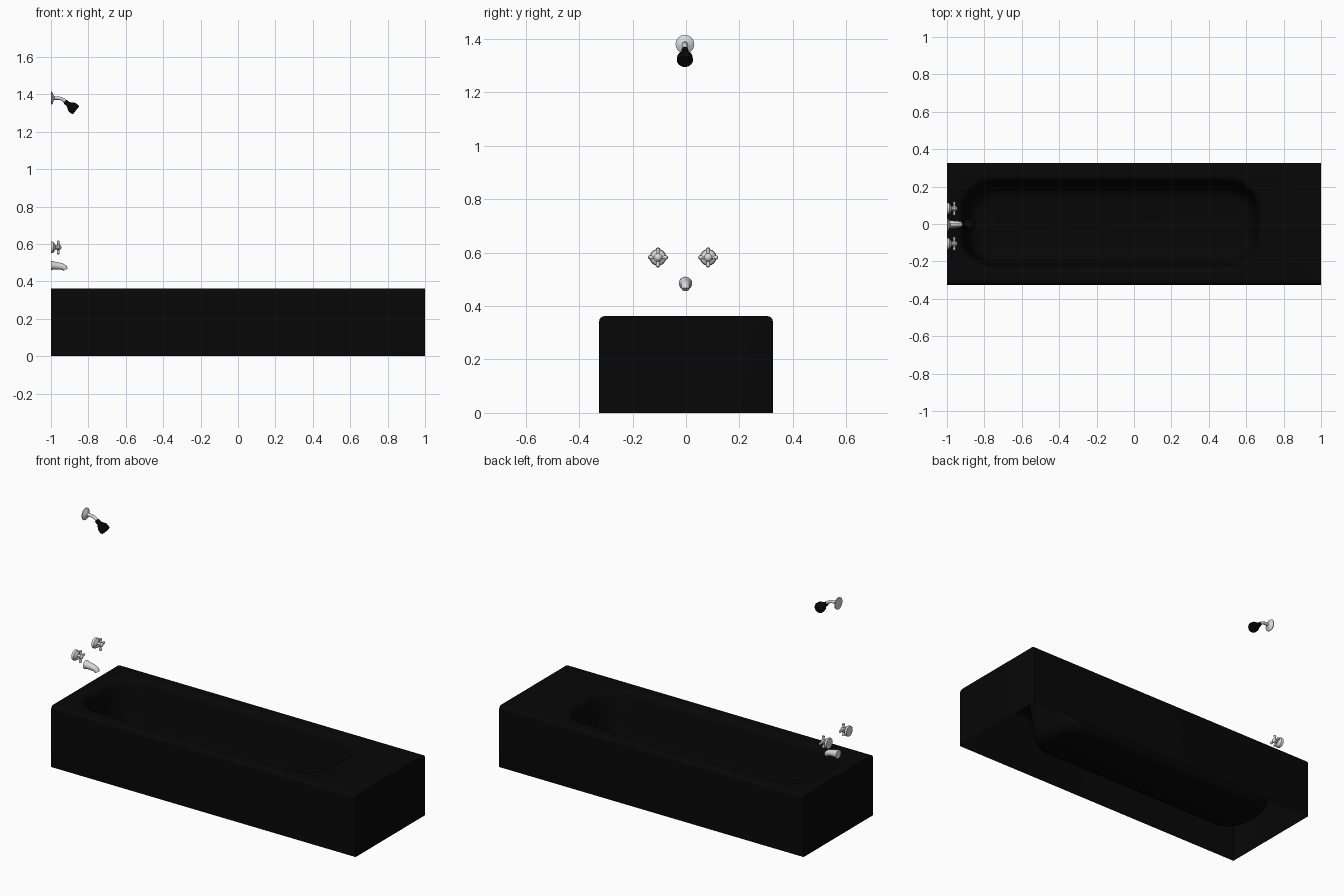
import bpy, bmesh
from math import pi, cos, sin, radians
from mathutils import Vector

if "Cube" in bpy.data.objects:
    bpy.data.objects.remove(bpy.data.objects["Cube"])


def material(name, rgb):
    m = bpy.data.materials.new(name)
    m.use_nodes = True
    m.diffuse_color = (*rgb, 1)
    m.node_tree.nodes["Principled BSDF"].inputs["Base Color"].default_value = (*rgb, 1)
    return m


BLACK = material("black enamel", (0.002, 0.002, 0.002))
METAL = material("polished metal", (0.7, 0.7, 0.7))


def finish(bm, name, mat, angle=35):
    mesh = bpy.data.meshes.new(name)
    bm.to_mesh(mesh)
    bm.free()
    mesh.materials.append(mat)
    ob = bpy.data.objects.new(name, mesh)
    bpy.context.collection.objects.link(ob)
    bpy.ops.object.select_all(action="DESELECT")
    ob.select_set(True)
    bpy.context.view_layer.objects.active = ob
    bpy.ops.object.shade_smooth_by_angle(angle=radians(angle))
    return ob


def loft(bm, rings, cap_start=False, cap_end=True):
    """Skin a list of equally long point rings."""
    vs = [[bm.verts.new(p) for p in ring] for ring in rings]
    n = len(vs[0])
    for a, b in zip(vs, vs[1:]):
        for i in range(n):
            j = (i + 1) % n
            bm.faces.new((a[i], a[j], b[j], b[i]))
    if cap_start:
        bm.faces.new(vs[0][::-1])
    if cap_end:
        bm.faces.new(vs[-1])


def rounded_rect(x0, x1, hy, r, z, steps=10):
    pts = []
    for q, (cx, cy) in enumerate(((x1 - r, hy - r), (x0 + r, hy - r),
                                  (x0 + r, r - hy), (x1 - r, r - hy))):
        for s in range(steps + 1):
            a = (q + s / steps) * pi / 2
            pts.append((cx + r * cos(a), cy + r * sin(a), z))
    return pts


def turned(bm, origin, axis, profile, sides=24):
    """Revolve (distance along axis, radius) pairs around an axis."""
    axis = Vector(axis).normalized()
    u = axis.orthogonal().normalized()
    v = axis.cross(u)
    rings = [[Vector(origin) + axis * d + (u * cos(t) + v * sin(t)) * r
              for t in (2 * pi * i / sides for i in range(sides))] for d, r in profile]
    loft(bm, rings, True, True)


def swept(bm, path, y, sides=20):
    """Tube through (x, z, radius) stations in the xz plane."""
    pts = [Vector((x, y, z)) for x, z, r in path]
    side = Vector((0, 1, 0))
    rings = []
    for i, p in enumerate(pts):
        t = (pts[min(i + 1, len(pts) - 1)] - pts[max(i - 1, 0)]).normalized()
        up = t.cross(side)
        rings.append([p + (side * cos(a) - up * sin(a)) * path[i][2]
                      for a in (-2 * pi * k / sides for k in range(sides))])
    loft(bm, rings, True, True)


# Bathtub: apron open underneath, rounded long edges, sunken basin
TOP, EDGE = 0.362, 0.02
rings = [rounded_rect(-1, 1, 0.325, 0.001, 0)]
for k in range(7):
    a = k / 6 * pi / 2
    rings.append(rounded_rect(-1, 1, 0.325 - EDGE * (1 - cos(a)), 0.001,
                              TOP - EDGE * (1 - sin(a))))
# (inset from the opening, height) down the basin wall
wall = [(0, TOP), (0.01, 0.36), (0.02, 0.353), (0.028, 0.34), (0.033, 0.32), (0.045, 0.22),
        (0.055, 0.13), (0.064, 0.1), (0.08, 0.077), (0.105, 0.063), (0.14, 0.058)]
for d, z in wall:
    rings.append(rounded_rect(-0.945 + d, 0.695 - d, 0.257 - d, 0.18 - d * 0.6, z))
bm = bmesh.new()
loft(bm, rings)
finish(bm, "bathtub", BLACK)

# Drain and overflow plate
bm = bmesh.new()
turned(bm, (-0.76, 0, 0.057), (0, 0, 1), [(0, 0.028), (0.004, 0.028), (0.006, 0.02)])
finish(bm, "drain", BLACK)
bm = bmesh.new()
turned(bm, (-0.903, 0, 0.25), (1, 0, 0.1), [(0, 0.03), (0.005, 0.03), (0.008, 0.022)])
finish(bm, "overflow_plate", BLACK)

# Spout
bm = bmesh.new()
swept(bm, [(-1, 0.485, 0.025), (-0.99, 0.485, 0.024), (-0.985, 0.485, 0.021),
           (-0.955, 0.482, 0.0185), (-0.938, 0.478, 0.017), (-0.927, 0.472, 0.0155),
           (-0.922, 0.462, 0.0135)], -0.002)
finish(bm, "spout", METAL)

# Cross-handled taps
for side, y in (("right", -0.105), ("left", 0.083)):
    bm = bmesh.new()
    hub = Vector((-1, y, 0.582))
    turned(bm, hub, (1, 0, 0), [(0, 0.03), (0.006, 0.031), (0.014, 0.028), (0.02, 0.019),
                                (0.024, 0.012), (0.028, 0.011), (0.032, 0.015),
                                (0.046, 0.015), (0.051, 0.011), (0.055, 0.005)])
    for arm in ((0, 1, 0), (0, -1, 0), (0, 0, 1), (0, 0, -1)):
        turned(bm, hub + Vector((0.039, 0, 0)), arm,
               [(0.004, 0.006), (0.022, 0.006), (0.028, 0.008), (0.034, 0.0075),
                (0.037, 0.003)], 12)
    finish(bm, side + "_tap", METAL)

# Shower arm with wall flange
Y = -0.004
bm = bmesh.new()
turned(bm, (-1, Y, 1.38), (1, 0, 0), [(0, 0.035), (0.004, 0.035), (0.01, 0.027),
                                      (0.014, 0.015), (0.018, 0.01)])
swept(bm, [(-0.995, 1.38, 0.009), (-0.96, 1.38, 0.009), (-0.945, 1.377, 0.009),
           (-0.932, 1.37, 0.009), (-0.915, 1.355, 0.009)], Y)
finish(bm, "shower_arm", METAL)

# Shower head
bm = bmesh.new()
turned(bm, (-0.926, Y, 1.363), (0.78, 0, -0.63),
       [(0, 0.01), (0.008, 0.013), (0.02, 0.013), (0.027, 0.015), (0.038, 0.023),
        (0.05, 0.029), (0.07, 0.03), (0.077, 0.026)])
finish(bm, "shower_head", BLACK)
